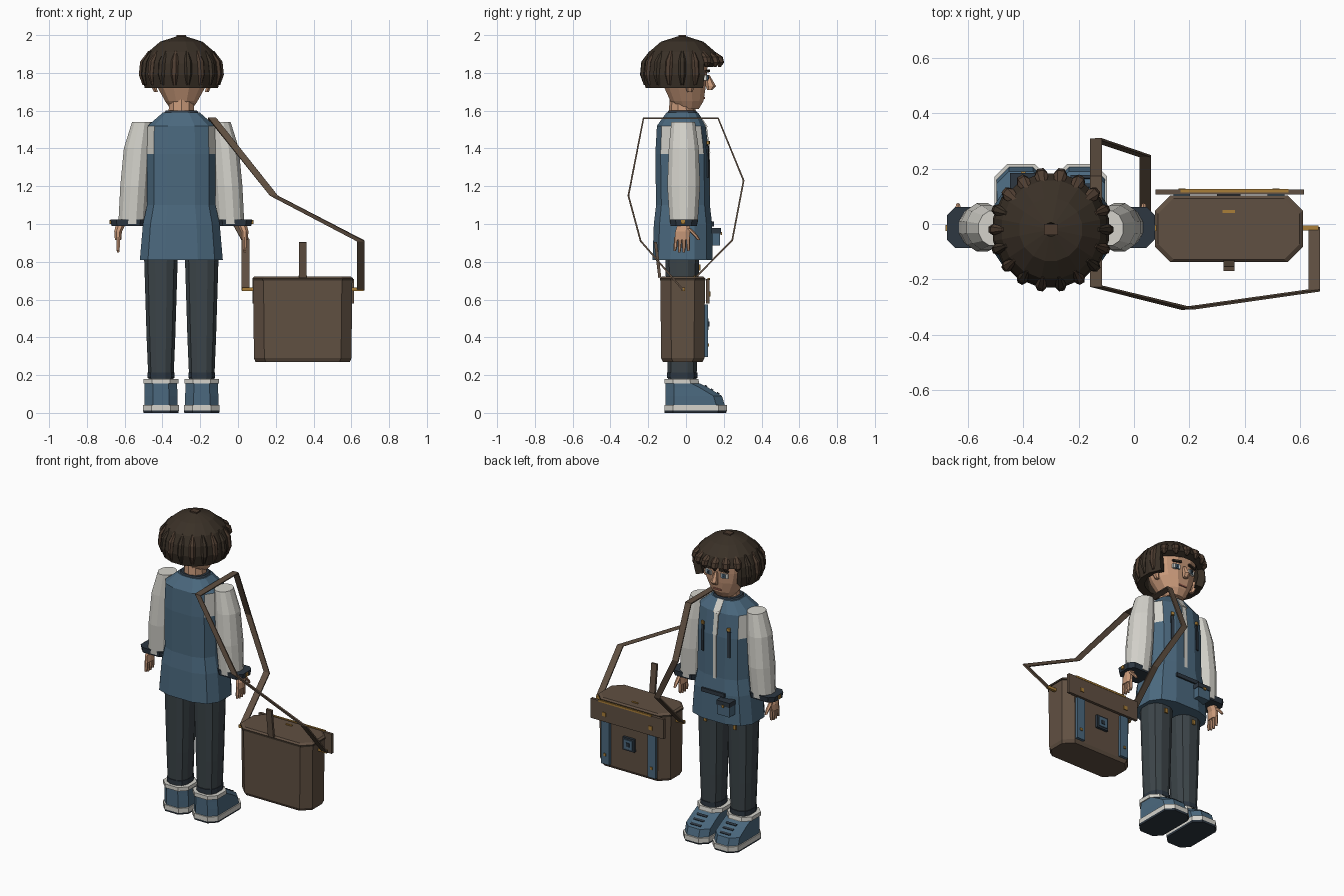
import bpy, bmesh, math
from mathutils import Vector, Matrix

if "Cube" in bpy.data.objects:
    bpy.data.objects.remove(bpy.data.objects["Cube"])

BX = -0.30  # centre line of the figure


def material(name, rgb):
    m = bpy.data.materials.new(name)
    m.use_nodes = True
    m.diffuse_color = (*rgb, 1)
    m.node_tree.nodes["Principled BSDF"].inputs["Base Color"].default_value = (*rgb, 1)
    return m


SKIN = material("skin", (.60, .33, .20))
HAIR = material("dark brown", (.042, .03, .02))
LOCK = material("lock brown", (.075, .046, .03))
BLUE = material("denim blue", (.07, .14, .21))
SLATE = material("slate", (.045, .058, .066))
CLOTH = material("off white", (.66, .65, .60))
LEATHER = material("leather", (.118, .08, .054))
GOLD = material("brass", (.40, .21, .04))
NAVY = material("navy", (.026, .038, .053))
LIP = material("lip", (.36, .13, .09))


def finish(name, bm, mats):
    bmesh.ops.recalc_face_normals(bm, faces=bm.faces)
    me = bpy.data.meshes.new(name)
    bm.to_mesh(me)
    bm.free()
    ob = bpy.data.objects.new(name, me)
    bpy.context.collection.objects.link(ob)
    for m in mats:
        me.materials.append(m)
    return ob


def outline(n, hx, hy, chamfer, power):
    if chamfer:
        c = min(chamfer, hx * .8, hy * .8)
        q = [(hx, hy - c), (hx - c, hy)]
        return q + [(-x, y) for x, y in q[::-1]] + [(-x, -y) for x, y in q] + [(x, -y) for x, y in q[::-1]]
    pts = []
    for i in range(n):
        a = 2 * math.pi * (i + .5) / n
        c, s = math.cos(a), math.sin(a)
        pts.append((math.copysign(abs(c) ** power, c) * hx, math.copysign(abs(s) ** power, s) * hy))
    return pts


def loft(name, rings, mats, n=8, chamfer=0, power=1, bands=None, matrix=None, rule=None, caps=True):
    """Skin a stack of (cx, cy, z, half x, half y) rings; bands gives a material slot per level."""
    bm = bmesh.new()
    rows = [[bm.verts.new((cx + x, cy + y, z)) for x, y in outline(n, hx, hy, chamfer, power)]
            for cx, cy, z, hx, hy in rings]
    for k, (a, b) in enumerate(zip(rows, rows[1:])):
        for i in range(len(a)):
            j = (i + 1) % len(a)
            f = bm.faces.new((a[i], a[j], b[j], b[i]))
            f.material_index = bands[k] if bands else 0
    if caps:
        bm.faces.new(rows[0]).material_index = bands[0] if bands else 0
        bm.faces.new(rows[-1]).material_index = bands[-1] if bands else 0
    if rule:
        for f in bm.faces:
            f.material_index = rule(f.calc_center_median())
    if matrix:
        bm.transform(matrix)
    return finish(name, bm, mats)


def box(name, centre, size, mat, tilt=(0, 0, 0)):
    bm = bmesh.new()
    bmesh.ops.create_cube(bm, size=1)
    bm.transform(Matrix.Diagonal((*size, 1)))
    ob = finish(name, bm, [mat])
    ob.location, ob.rotation_euler = centre, tilt
    return ob


# Torso: vest with shirt showing in the armholes
loft("vest", [(BX, -.018, .81, .225, .163), (BX, -.016, 1.0, .208, .158), (BX, -.016, 1.1, .186, .146),
              (BX, -.02, 1.37, .186, .146), (BX, -.025, 1.52, .182, .132), (BX, -.02, 1.59, .10, .085)],
     [BLUE, CLOTH], n=12, power=.7,
     rule=lambda c: int(1.37 < c.z < 1.52 and abs(c.x - BX) > .15))
loft("collar", [(BX, -.02, 1.575, .105, .088), (BX, -.02, 1.60, .085, .075)], [NAVY], n=12, power=.8)
box("shirt_opening", (BX, .124, 1.23), (.022, .008, .3), CLOTH)
box("upper_shirt_opening", (BX, .113, 1.45), (.03, .012, .15), CLOTH, (.13, 0, 0))
box("shirt_neck", (BX, .085, 1.55), (.045, .01, .09), CLOTH, (.6, 0, 0))
box("belt", (BX, .143, 1.0), (.17, .012, .025), NAVY)
box("pouch", (BX - .10, .15, .93), (.09, .06, .09), BLUE)
box("pouch_flap", (BX - .10, .152, .965), (.096, .064, .03), NAVY)
box("pouch_stud", (BX - .10, .186, .95), (.016, .008, .016), GOLD)

# Neck and head
loft("neck", [(BX, -.02, 1.56, .072, .07), (BX, -.02, 1.66, .068, .068)], [SKIN], n=10)
loft("head", [(BX, .01, 1.61, .06, .06), (BX, .005, 1.65, .088, .09), (BX, -.005, 1.72, .128, .112),
              (BX, -.01, 1.79, .148, .124), (BX, -.015, 1.88, .155, .135), (BX, -.015, 1.95, .1, .09)],
     [SKIN], n=12, power=.85)
loft("nose", [(BX, .125, 1.71, .018, .014), (BX, .132, 1.73, .022, .027), (BX, .112, 1.79, .01, .012)], [SKIN], n=6)
box("mouth", (BX, .094, 1.668), (.055, .014, .01), LIP)

for s, side in ((1, "left"), (-1, "right")):
    # Face details
    box(side + "_eye", (BX + s * .058, .107, 1.775), (.048, .014, .028), CLOTH, (0, 0, -s * .2))
    box(side + "_iris", (BX + s * .056, .112, 1.775), (.022, .012, .028), BLUE, (0, 0, -s * .2))
    box(side + "_pupil", (BX + s * .056, .115, 1.775), (.01, .01, .013), NAVY, (0, 0, -s * .2))
    box(side + "_brow", (BX + s * .058, .115, 1.81), (.06, .014, .012), HAIR, (0, s * .1, -s * .2))
    loft(side + "_ear", [(BX + s * .135, .02, 1.70, .012, .015), (BX + s * .15, .02, 1.74, .016, .028),
                         (BX + s * .155, .015, 1.78, .014, .022)], [SKIN], n=6)

    # Sleeves, cuffs and hands
    ax = BX + s * .28
    loft(side + "_sleeve", [(BX + s * .208, -.015, 1.54, .055, .065), (BX + s * .232, -.012, 1.40, .075, .082),
                            (BX + s * .248, -.012, 1.2, .078, .09), (BX + s * .26, -.012, 1.0, .076, .076)],
         [CLOTH], n=12)
    loft(side + "_cuff", [(ax, -.012, .99, .09, .07), (ax, -.012, 1.025, .095, .074)], [NAVY], chamfer=.03)
    box(side + "_cuff_stud", (ax + s * .096, -.015, 1.01), (.01, .022, .022), GOLD)
    hx = BX + s * .335
    loft(side + "_palm", [(hx, -.02, .915, .018, .042), (hx, -.018, .96, .022, .042),
                          (hx - s * .015, -.012, 1.0, .028, .034)], [SKIN], n=8)
    for k in range(4):
        y = -.052 + .021 * k
        loft(f"{side}_finger_{k + 1}", [(hx, y * 1.15, .845 + .008 * abs(k - 1.5), .007, .006),
                                       (hx, y * 1.08, .88, .011, .010), (hx, y, .93, .011, .010)], [SKIN], n=6)
    loft(side + "_thumb", [(hx, .068, .915, .008, .008), (hx, .05, .94, .012, .012),
                           (hx, .015, .975, .014, .014)], [SKIN], n=6)

    # Trousers
    lx = BX + s * .108
    loft(side + "_trouser_leg", [(lx, -.02, .17, .068, .078), (lx, -.02, .4, .078, .083),
                                 (lx, -.02, .84, .092, .092)], [SLATE], n=12, power=.8)
    loft(side + "_trouser_hem", [(lx, -.02, .185, .073, .084), (lx, -.02, .215, .073, .084)], [NAVY], n=12, power=.8)
    box(side + "_hip_stud", (lx, .073, .77), (.02, .01, .03), GOLD)

    # Shoes: outsole, midsole, sloping upper and ankle band in one stack
    spans = [(0, .092, -.113, .212), (.012, .095, -.115, .216), (.012, .095, -.115, .216), (.042, .095, -.115, .216),
             (.042, .088, -.108, .205), (.09, .088, -.108, .19), (.135, .086, -.108, .115), (.155, .086, -.108, .075),
             (.155, .092, -.115, .07), (.18, .092, -.115, .065)]
    loft(side + "_shoe", [(lx, (a + b) / 2, z, w, (b - a) / 2) for z, w, a, b in spans],
         [NAVY, CLOTH, BLUE], chamfer=.045, bands=[0, 1, 1, 1, 2, 2, 2, 1, 1])
    for k in range(3):
        box(f"{side}_lace_{k + 1}", (lx, .105 + .032 * k, .141 - .019 * k), (.075, .014, .01), NAVY, (-.55, 0, 0))

    # Chest pocket trims
    box(side + "_chest_trim", (BX + s * .095, .115, 1.33), (.02, .012, .17), NAVY, (.02, 0, -s * .25))
    box(side + "_chest_stud", (BX + s * .095, .118, 1.43), (.02, .012, .02), GOLD, (0, 0, -s * .25))

# Hair: a faceted cap, open over the face
HY = -.02
cap = loft("hair_cap", [(BX, HY, z, r, r) for z, r in
                        ((1.72, .198), (1.79, .213), (1.85, .206), (1.91, .18), (1.965, .115), (1.993, .025))],
           [HAIR], n=16, caps=False)
bm = bmesh.new()
bm.from_mesh(cap.data)
bmesh.ops.delete(bm, geom=[f for f in bm.faces if f.calc_center_median().z < 1.84
                           and f.calc_center_median().y > .06], context="FACES")
bmesh.ops.recalc_face_normals(bm, faces=bm.faces)
bm.to_mesh(cap.data)
bm.free()
shell = cap.modifiers.new("thickness", "SOLIDIFY")
shell.thickness, shell.offset = .045, -1
box("hair_crown", (BX, HY, 1.99), (.05, .04, .02), LOCK)

for i in range(18):
    a = 2 * math.pi * i / 18
    front = math.sin(a) > .45
    profile = ((1.83, .2, .008), (1.855, .208, .022), (1.885, .198, .025), (1.925, .15, .01)) if front else \
              ((1.735, .2, .008), (1.79, .212, .019), (1.86, .204, .02), (1.915, .17, .008))
    turn = Matrix.Translation((BX, HY, 0)) @ Matrix.Rotation(a, 4, "Z")
    loft(f"hair_lock_{i + 1}", [(r, 0, z, w * .8, w) for z, r, w in profile],
         [LOCK if front or i % 2 else HAIR], n=6, matrix=turn)

# Satchel
SX, SY = .3425, -.0175
loft("bag_body", [(SX, SY, .27, .25, .105), (SX, SY, .29, .258, .115), (SX, SY, .70, .2625, .1175)],
     [LEATHER], chamfer=.055)
loft("bag_lid", [(SX, SY, .70, .267, .12), (SX, SY, .712, .267, .12), (SX, SY, .722, .255, .11)],
     [HAIR, LEATHER], chamfer=.055, bands=[0, 1])
box("bag_flap", (SX + .003, .115, .645), (.535, .018, .13), LEATHER)
box("flap_trim", (SX + .02, .12, .709), (.39, .012, .012), GOLD)
box("lid_plate", (SX, .045, .723), (.045, .012, .008), GOLD)
box("bag_tab", (SX, -.15, .81), (.04, .016, .19), LEATHER, (.12, 0, 0))
for s, side in ((1, "left"), (-1, "right")):
    box(side + "_bag_band", (SX + s * .17, .107, .435), (.06, .018, .28), BLUE)
    box(side + "_band_stud", (SX + s * .17, .118, .36), (.016, .008, .016), GOLD)
    box(side + "_flap_stud", (SX + s * .17, .125, .63), (.025, .008, .025), GOLD)
    box(side + "_bag_peg", (SX + s * .29, -.015, .655), (.065, .018, .018), GOLD)
box("buckle", (SX, .106, .47), (.085, .018, .085), NAVY)
box("buckle_plate", (SX, .114, .47), (.06, .012, .06), BLUE)
box("buckle_slot", (SX, .12, .47), (.025, .008, .025), NAVY)

# Shoulder strap: a flat ribbon from peg to peg over the shoulder
path = [(.65, -.015, .65), (.65, -.24, .91), (.19, -.305, 1.15), (-.137, -.225, 1.56),
        (-.137, .17, 1.56), (-.137, .305, 1.23), (.04, .245, .915), (.04, -.015, .65)]
bm = bmesh.new()
pairs = [[bm.verts.new(Vector(p) + Vector((d, 0, 0))) for d in (-.021, .021)] for p in path]
for a, b in zip(pairs, pairs[1:]):
    bm.faces.new((a[0], a[1], b[1], b[0]))
strap = finish("shoulder_strap", bm, [LEATHER])
thick = strap.modifiers.new("thickness", "SOLIDIFY")
thick.thickness, thick.offset = .009, 0
